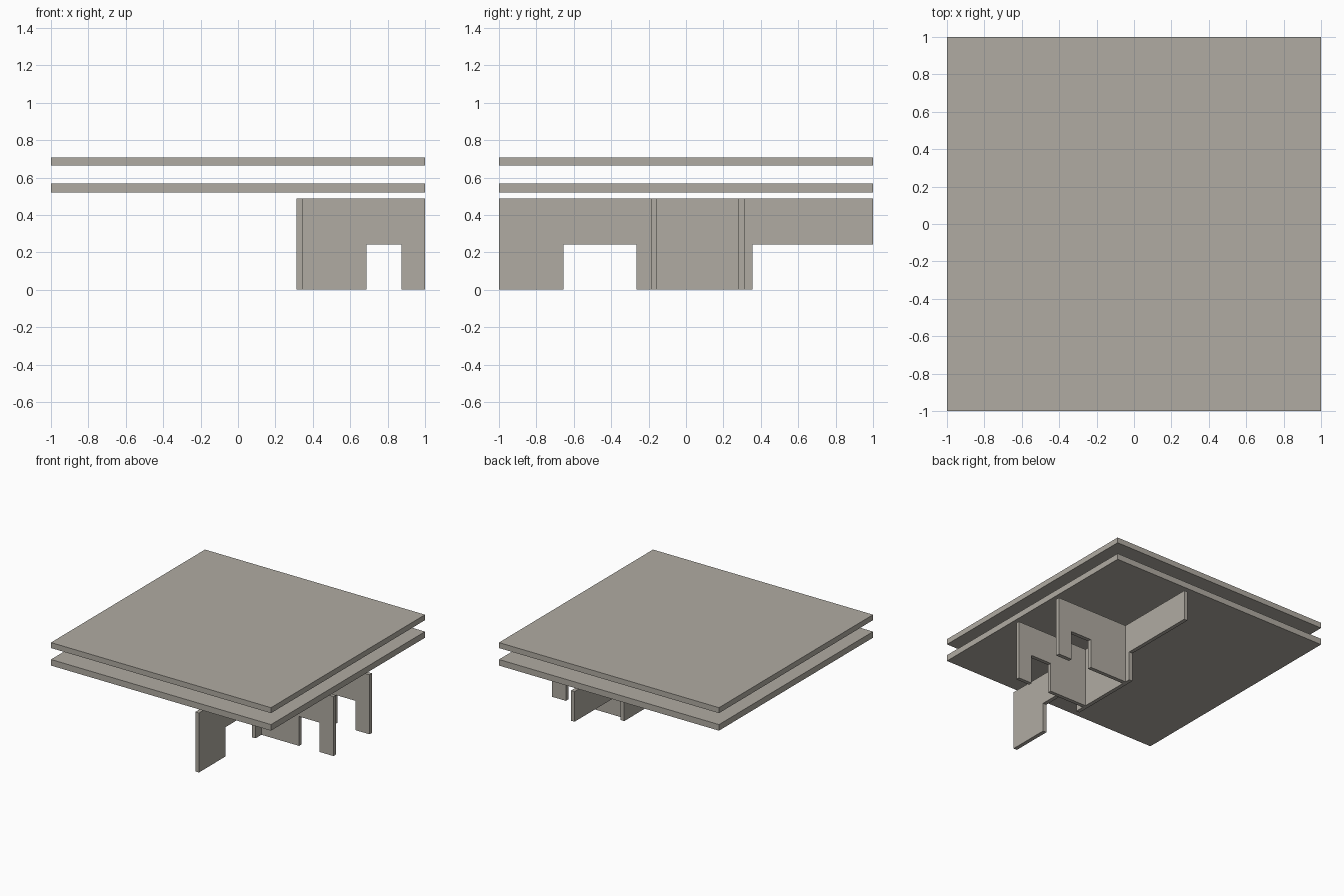
import bpy
import bmesh
from mathutils import Vector

cube = bpy.data.objects.get("Cube")
if cube:
    bpy.data.objects.remove(cube, do_unlink=True)

# Single warm grey material
grey = bpy.data.materials.new("warm_grey")
grey.use_nodes = True
colour = (0.434, 0.407, 0.361, 1)
grey.diffuse_color = colour
grey.node_tree.nodes["Principled BSDF"].inputs["Base Color"].default_value = colour


def extrude_profile(name, points, depth):
    """Extrude a closed outline of 3D points along the depth vector."""
    bm = bmesh.new()
    face = bm.faces.new([bm.verts.new(p) for p in points])
    new = bmesh.ops.extrude_face_region(bm, geom=[face])["geom"]
    moved = [v for v in new if isinstance(v, bmesh.types.BMVert)]
    bmesh.ops.translate(bm, vec=Vector(depth), verts=moved)
    bmesh.ops.recalc_face_normals(bm, faces=bm.faces)
    mesh = bpy.data.meshes.new(name)
    bm.to_mesh(mesh)
    bm.free()
    mesh.materials.append(grey)
    obj = bpy.data.objects.new(name, mesh)
    bpy.context.collection.objects.link(obj)
    return obj


WALL_TOP, DOOR_TOP = 0.489, 0.241
WALL_X0, WALL_X1 = 0.313, 0.345

# Two square slabs floating above the walls
for name, z0, z1 in (("ceiling_slab", 0.519, 0.569), ("roof_slab", 0.663, 0.708)):
    square = [(-1, -1, z0), (1, -1, z0), (1, 1, z0), (-1, 1, z0)]
    extrude_profile(name, square, (0, 0, z1 - z0))

# Long wall with a wide doorway and an open-ended rear header
outline = [(-1, 0), (-0.655, 0), (-0.655, DOOR_TOP), (-0.265, DOOR_TOP), (-0.265, 0),
           (0.355, 0), (0.355, DOOR_TOP), (1, DOOR_TOP), (1, WALL_TOP), (-1, WALL_TOP)]
extrude_profile("long_wall", [(WALL_X0, y, z) for y, z in outline],
                (WALL_X1 - WALL_X0, 0, 0))

# Two cross walls, each with a narrow doorway
outline = [(WALL_X1, 0), (0.687, 0), (0.687, DOOR_TOP), (0.874, DOOR_TOP), (0.874, 0),
           (1, 0), (1, WALL_TOP), (WALL_X1, WALL_TOP)]
for name, y0, y1 in (("front_cross_wall", -0.188, -0.157), ("rear_cross_wall", 0.28, 0.312)):
    extrude_profile(name, [(x, y0, z) for x, z in outline], (0, y1 - y0, 0))
